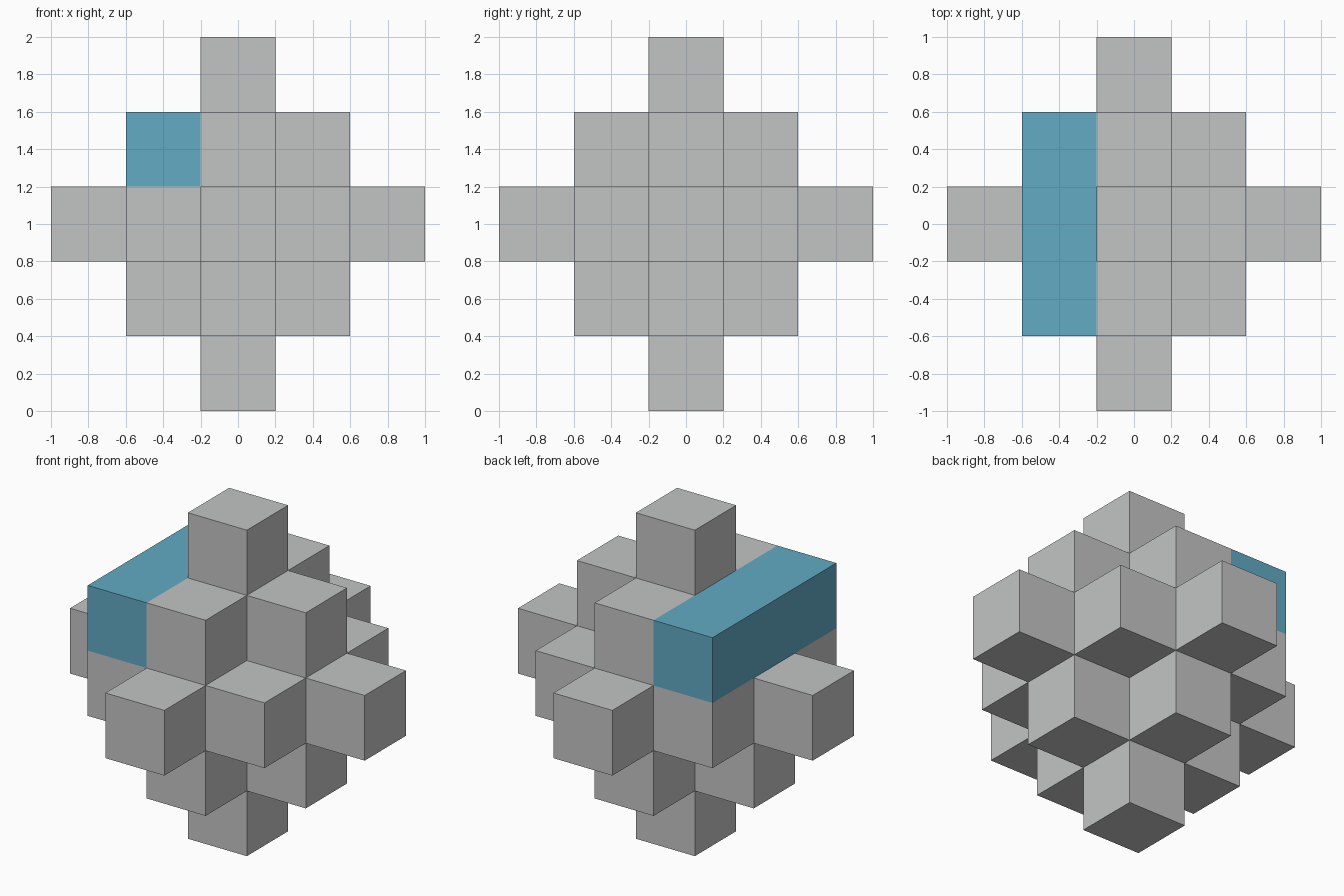
import bpy
import bmesh
from mathutils import Vector

cube = bpy.data.objects.get("Cube")
if cube:
    bpy.data.objects.remove(cube, do_unlink=True)

CELL = 0.4
CENTRE = Vector((0, 0, 1))
AXES = [Vector(a) * s for a in ((1, 0, 0), (0, 1, 0), (0, 0, 1)) for s in (1, -1)]


def material(name, color):
    mat = bpy.data.materials.new(name)
    mat.use_nodes = True
    mat.diffuse_color = (*color, 1)
    mat.node_tree.nodes["Principled BSDF"].inputs["Base Color"].default_value = (*color, 1)
    return mat


def block(name, cells, mat):
    """Closed, flat-faced solid made of the outer faces of a set of grid cells."""
    bm = bmesh.new()
    for cell in cells:
        for normal in AXES:
            if tuple(int(c) for c in Vector(cell) + normal) in cells:
                continue
            # outward-facing square on this side of the cell
            u = Vector((normal.y, normal.z, normal.x))
            v = normal.cross(u)
            corners = [(normal + u * a + v * b) / 2
                       for a, b in ((-1, -1), (1, -1), (1, 1), (-1, 1))]
            bm.faces.new([bm.verts.new(CENTRE + (Vector(cell) + c) * CELL) for c in corners])
    bmesh.ops.remove_doubles(bm, verts=bm.verts[:], dist=0.001)
    bmesh.ops.dissolve_limit(bm, angle_limit=0.01, verts=bm.verts[:], edges=bm.edges[:])
    mesh = bpy.data.meshes.new(name)
    bm.to_mesh(mesh)
    bm.free()
    mesh.materials.append(mat)
    obj = bpy.data.objects.new(name, mesh)
    bpy.context.collection.objects.link(obj)
    return obj


grey = material("light grey", (0.545, 0.56, 0.552))
blue = material("sky blue", (0.122, 0.406, 0.555))

# Bar of three cells along the upper right edge
bar = {(-1, y, 1) for y in (-1, 0, 1)}

# Stepped octahedron of cells, leaving room for the bar
steps = range(-2, 3)
body = {(x, y, z) for x in steps for y in steps for z in steps
        if abs(x) + abs(y) + abs(z) <= 2} - bar

block("stepped_body", body, grey)
block("blue_bar", bar, blue)
